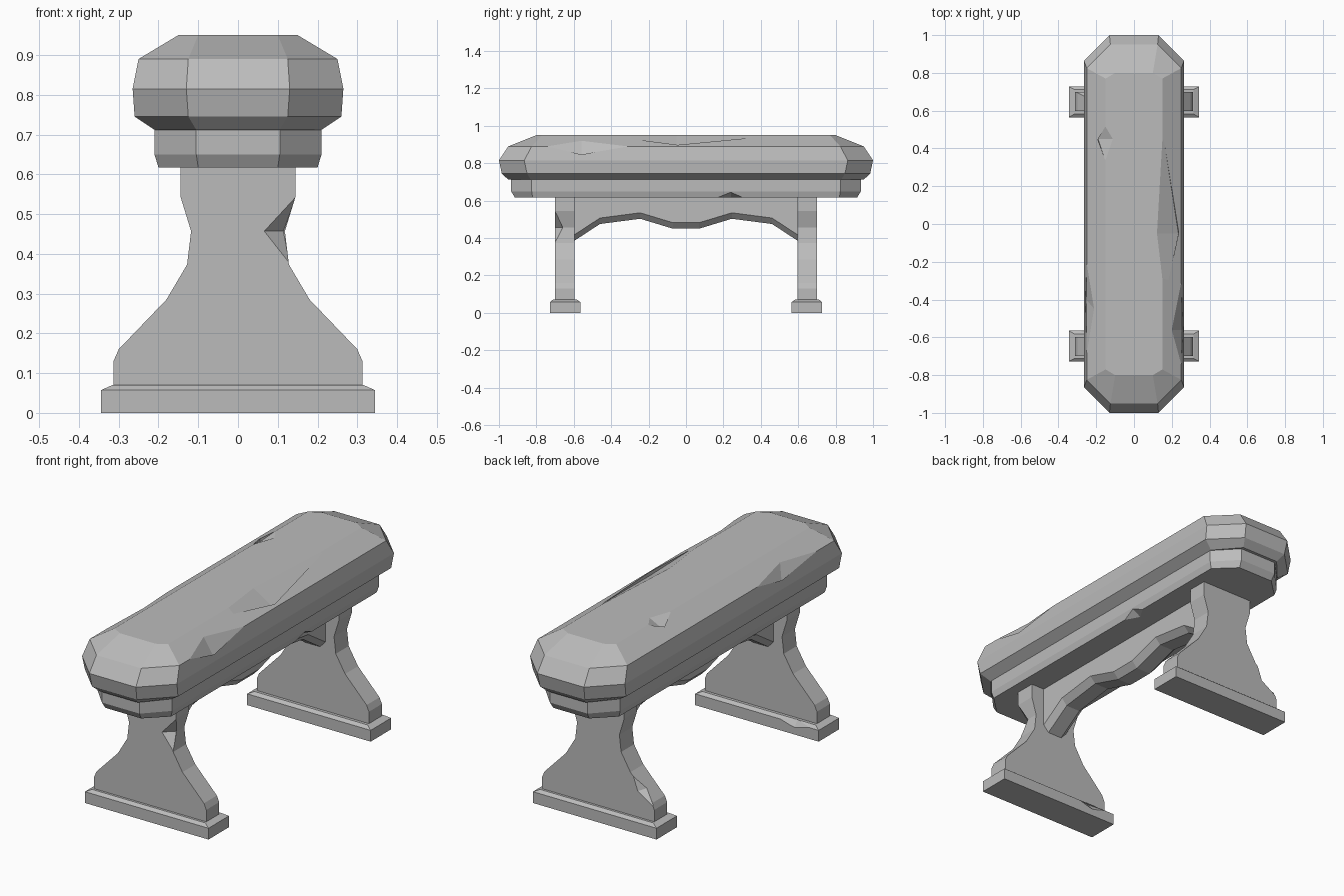
import bpy, bmesh

cube = bpy.data.objects.get("Cube")
if cube:
    bpy.data.objects.remove(cube, do_unlink=True)

stone = bpy.data.materials.new("grey stone")
stone.use_nodes = True
GREY = (0.5, 0.5, 0.5, 1)
stone.diffuse_color = GREY
stone.node_tree.nodes["Principled BSDF"].inputs["Base Color"].default_value = GREY


def finish(name, bm):
    bmesh.ops.recalc_face_normals(bm, faces=bm.faces)
    mesh = bpy.data.meshes.new(name)
    bm.to_mesh(mesh)
    bm.free()
    mesh.materials.append(stone)
    obj = bpy.data.objects.new(name, mesh)
    bpy.context.collection.objects.link(obj)
    return obj


def loft(name, rings):
    """Join closed rings of points into a capped solid."""
    bm = bmesh.new()
    rows = [[bm.verts.new(p) for p in ring] for ring in rings]
    n = len(rows[0])
    for low, high in zip(rows, rows[1:]):
        for i in range(n):
            j = (i + 1) % n
            bm.faces.new((low[i], low[j], high[j], high[i]))
    bm.faces.new(rows[0][::-1])
    bm.faces.new(rows[-1])
    return finish(name, bm)


def octagon(z, w, length, end, corner):
    """Rectangle ring with cut corners."""
    half = [(end, -length), (w, -corner), (w, corner), (end, length)]
    return [(x, y, z) for x, y in half] + [(-x, y, z) for x, y in half[::-1]]


def rect(z, w, y0, y1):
    return [(-w, y0, z), (w, y0, z), (w, y1, z), (-w, y1, z)]


def chip(obj, points):
    """Knock a faceted chip out of an edge with a convex cutter."""
    bm = bmesh.new()
    for p in points:
        bm.verts.new(p)
    bmesh.ops.convex_hull(bm, input=bm.verts)
    cutter = finish("chip_cutter", bm)
    cutter.hide_render = True
    mod = obj.modifiers.new("chip", "BOOLEAN")
    mod.operation = "DIFFERENCE"
    mod.solver = "EXACT"
    mod.object = cutter
    bpy.context.view_layer.objects.active = obj
    bpy.ops.object.modifier_apply(modifier=mod.name)
    bpy.data.objects.remove(cutter, do_unlink=True)


# Seat slab: rings of height, half width, half length, end half width, corner y
seat = loft("seat_slab", [octagon(*r) for r in (
    (0.712, 0.21, 0.95, 0.105, 0.83),
    (0.745, 0.26, 0.985, 0.125, 0.85),
    (0.815, 0.265, 1.0, 0.13, 0.865),
    (0.89, 0.25, 0.95, 0.125, 0.825),
    (0.95, 0.15, 0.80, 0.10, 0.77))])
apron = loft("seat_apron", [octagon(*r) for r in (
    (0.617, 0.20, 0.915, 0.10, 0.82),
    (0.65, 0.21, 0.935, 0.105, 0.825),
    (0.714, 0.21, 0.935, 0.105, 0.825))])

# Worn edges of the seat
chip(seat, [(0.15, 0.5, 0.952), (0.12, -0.05, 0.951), (0.16, -0.4, 0.952),
            (0.235, -0.05, 0.88), (0.25, 0, 1.05)])
chip(seat, [(0.25, -0.3, 0.892), (0.25, -0.75, 0.892), (0.2, -0.56, 0.92),
            (0.253, -0.56, 0.84), (0.35, -0.55, 0.95)])
chip(seat, [(-0.15, 0.52, 0.952), (-0.15, 0.33, 0.952), (-0.11, 0.45, 0.951),
            (-0.19, 0.45, 0.91), (-0.2, 0.43, 1.0)])
chip(seat, [(-0.25, -0.2, 0.892), (-0.25, -0.7, 0.892), (-0.21, -0.45, 0.915),
            (-0.253, -0.4, 0.85), (-0.35, -0.4, 0.95)])
chip(apron, [(0.205, 0.14, 0.61), (0.205, 0.33, 0.61), (0.16, 0.24, 0.616),
             (0.209, 0.24, 0.645), (0.3, 0.24, 0.58)])

# Legs: flared vase outline extruded front to back, each on a plinth
outline = [(0.313, 0.065), (0.313, 0.13), (0.30, 0.16), (0.18, 0.285),
           (0.128, 0.373), (0.118, 0.457), (0.145, 0.545), (0.145, 0.62)]
outline += [(-x, z) for x, z in reversed(outline)]
legs, plinths = {}, {}
for side, s in (("front", -1), ("back", 1)):
    legs[side] = loft(side + "_leg", [[(x, s * y, z) for x, z in outline]
                                      for y in (0.597, 0.70)])
    plinths[side] = loft(side + "_plinth", [
        rect(0, 0.345, s * 0.565, s * 0.728),
        rect(0.057, 0.345, s * 0.565, s * 0.728),
        rect(0.07, 0.316, s * 0.582, s * 0.712)])

# Chips in the front leg, the back leg and the front plinth
chip(legs["front"], [(0.147, -0.702, 0.547), (0.13, -0.702, 0.373),
                     (0.065, -0.701, 0.457), (0.114, -0.655, 0.457),
                     (0.25, -0.8, 0.457)])
chip(legs["back"], [(-0.19, 0.702, 0.28), (-0.315, 0.702, 0.14),
                    (-0.22, 0.701, 0.2), (-0.25, 0.67, 0.212),
                    (-0.35, 0.8, 0.3)])
chip(plinths["front"], [(-0.12, -0.563, 0.058), (-0.3, -0.563, 0.058),
                        (-0.21, -0.59, 0.068), (-0.21, -0.566, 0.035),
                        (-0.21, -0.5, 0.1)])

# Stretcher: wavy arched beam with a chamfered lower edge
wave = [(0.07, 0.45), (0.245, 0.503), (0.46, 0.475), (0.605, 0.38)]
wave = [(-y, z) for y, z in reversed(wave)] + wave
loft("stretcher", [[(-0.07, y, 0.62), (-0.07, y, z + 0.032), (-0.04, y, z),
                    (0.04, y, z), (0.07, y, z + 0.032), (0.07, y, 0.62)]
                   for y, z in wave])
